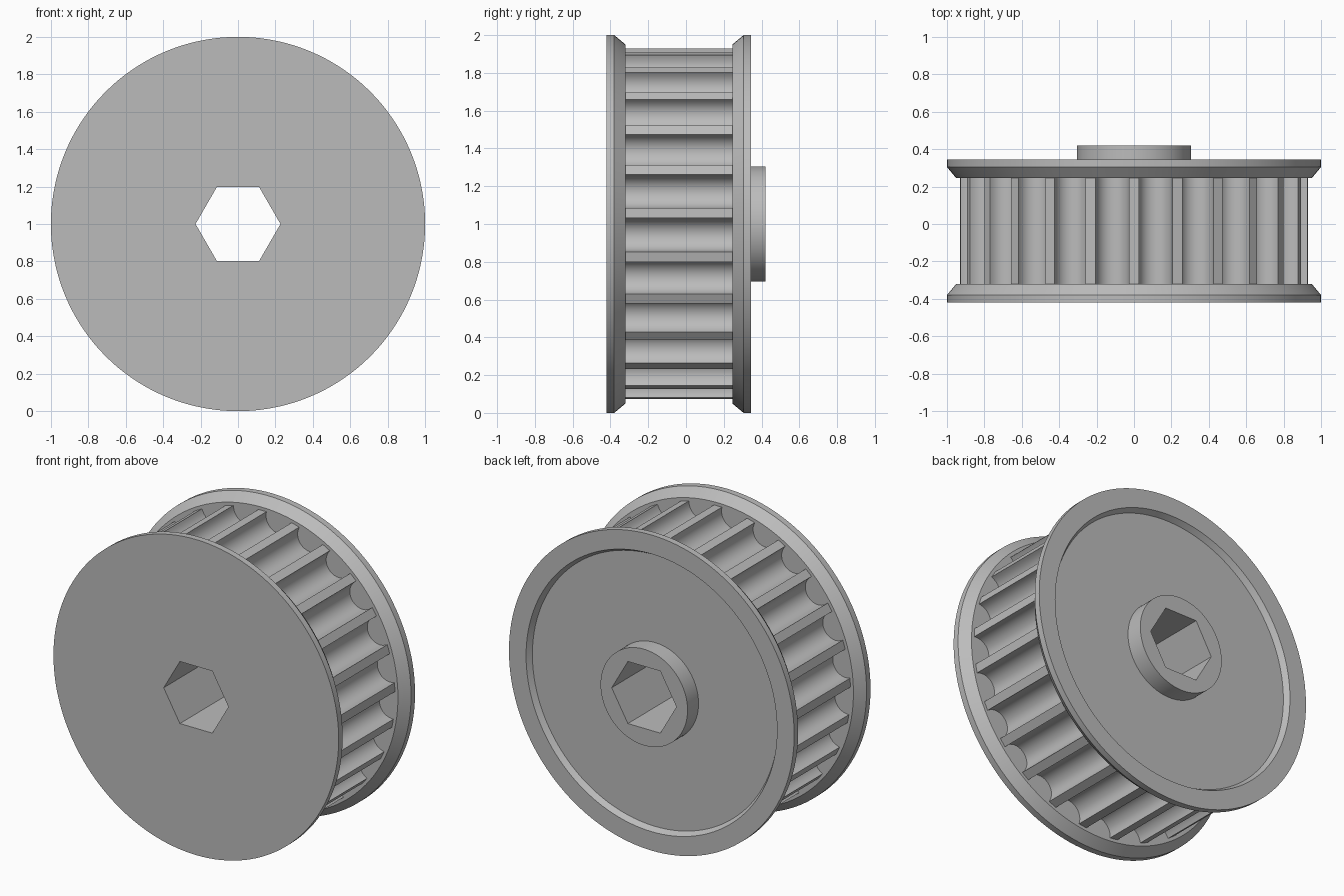
import bpy, bmesh, math

if "Cube" in bpy.data.objects:
    bpy.data.objects.remove(bpy.data.objects["Cube"])

TEETH, TIP_R, TOOTH_HALF = 25, 0.93, math.radians(1.7)
CENTRE_Z = 1.0

grey = bpy.data.materials.new("grey metal")
grey.diffuse_color = (0.5, 0.5, 0.5, 1)
grey.use_nodes = True
grey.node_tree.nodes["Principled BSDF"].inputs["Base Color"].default_value = grey.diffuse_color


def circle(r, n=144):
    return [(r * math.cos(2 * math.pi * i / n), r * math.sin(2 * math.pi * i / n))
            for i in range(n)]


def toothed_outline():
    """Narrow flat tooth tips separated by round-bottomed grooves."""
    pts = []
    pitch = 2 * math.pi / TEETH
    gap = pitch / 2 - TOOTH_HALF              # half-angle of one groove
    half_w = TIP_R * math.sin(gap)
    rim = TIP_R * math.cos(gap)               # groove mouth along its mid line
    arc_c = rim - 0.015
    groove = [(rim, -half_w)]
    for i in range(15):
        a = math.pi * i / 14
        groove.append((arc_c - half_w * math.sin(a), -half_w * math.cos(a)))
    groove.append((rim, half_w))
    for k in range(TEETH):
        m = math.pi / 2 + (k + 0.5) * pitch   # one tooth points straight up
        c, s = math.cos(m), math.sin(m)
        pts += [(u * c - v * s, u * s + v * c) for u, v in groove]
    return pts


def loft(name, sections):
    """Closed solid through (y, outline) sections along the axle."""
    bm = bmesh.new()
    rings = [[bm.verts.new((x, y, z + CENTRE_Z)) for x, z in outline]
             for y, outline in sections]
    n = len(rings[0])
    for a, b in zip(rings, rings[1:]):
        for i in range(n):
            j = (i + 1) % n
            bm.faces.new((a[i], a[j], b[j], b[i]))
    bm.faces.new(rings[0])
    bm.faces.new(rings[-1])
    bmesh.ops.recalc_face_normals(bm, faces=bm.faces)
    mesh = bpy.data.meshes.new(name)
    bm.to_mesh(mesh)
    bm.free()
    mesh.materials.append(grey)
    ob = bpy.data.objects.new(name, mesh)
    bpy.context.collection.objects.link(ob)
    return ob


def turned(name, profile):
    return loft(name, [(y, circle(r)) for y, r in profile])


# Toothed drum between the flanges
drum = toothed_outline()
parts = [loft("toothed_drum", [(-0.32, drum), (0.245, drum)])]

# Flanges: flat front one, dished rear one
parts.append(turned("front_flange", [(-0.42, 1.0), (-0.38, 1.0), (-0.32, 0.95)]))
parts.append(turned("rear_flange", [(0.245, 0.95), (0.305, 1.0), (0.345, 1.0),
                                    (0.345, 0.88), (0.31, 0.86)]))

# Hub boss on the rear
parts.append(turned("hub", [(0.31, 0.305), (0.42, 0.305)]))

# Hexagonal bore through every part
hexagon = circle(0.227, 6)
cutter = loft("bore_cutter", [(-0.6, hexagon), (0.6, hexagon)])
cutter.hide_render = True
for ob in parts:
    bpy.ops.object.select_all(action='DESELECT')
    ob.select_set(True)
    bpy.context.view_layer.objects.active = ob
    mod = ob.modifiers.new("bore", 'BOOLEAN')
    mod.operation = 'DIFFERENCE'
    mod.solver = 'EXACT'
    mod.object = cutter
    bpy.ops.object.modifier_apply(modifier=mod.name)
    bpy.ops.object.shade_smooth_by_angle(angle=math.radians(25))
bpy.data.objects.remove(cutter)
